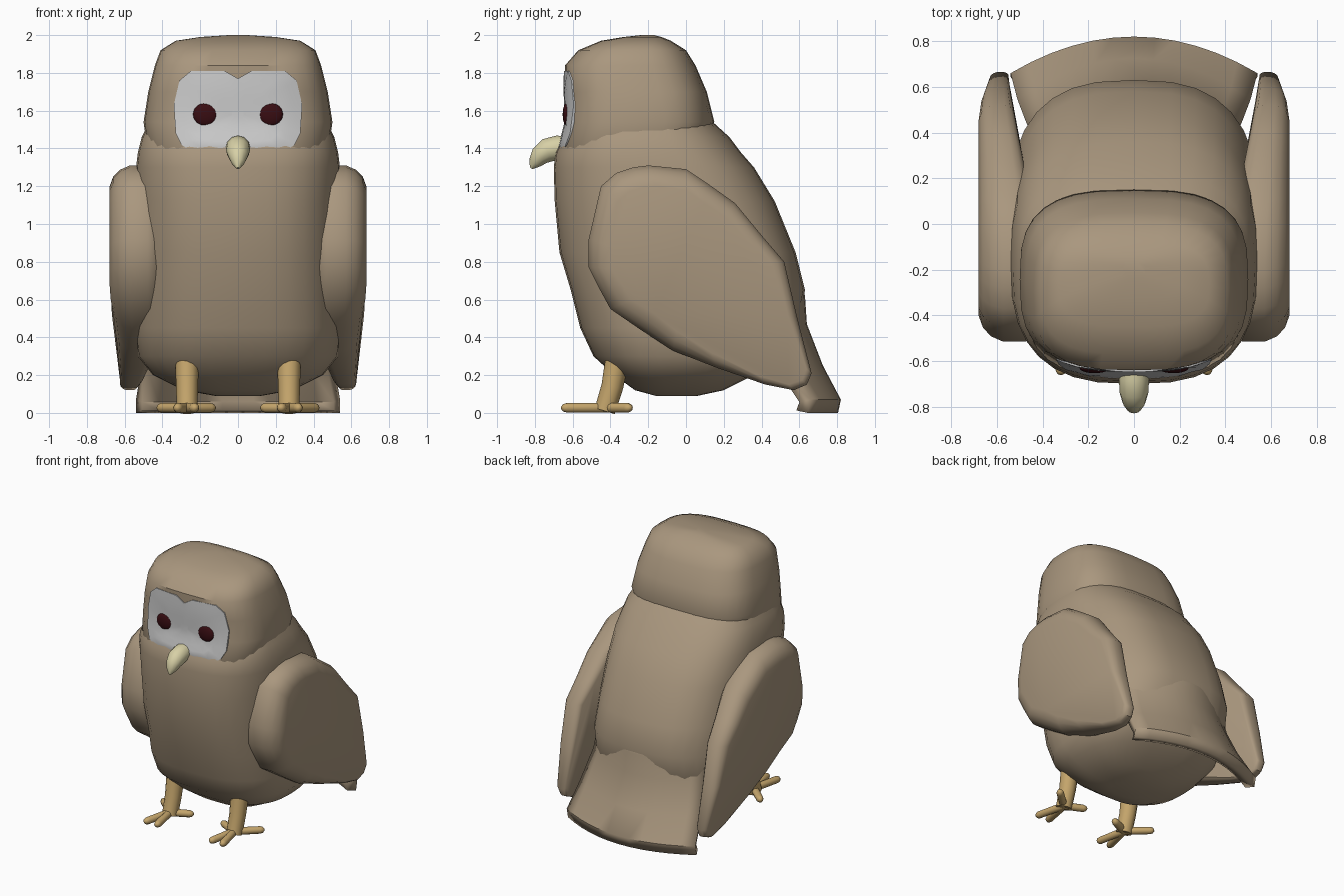
import bpy, bmesh, math
from mathutils import Vector
from mathutils.bvhtree import BVHTree

if "Cube" in bpy.data.objects:
    bpy.data.objects.remove(bpy.data.objects["Cube"])


def material(name, rgb):
    m = bpy.data.materials.new(name)
    m.diffuse_color = (*rgb, 1)
    m.use_nodes = True
    m.node_tree.nodes["Principled BSDF"].inputs["Base Color"].default_value = m.diffuse_color
    return m


BROWN = material("brown", (0.40, 0.31, 0.21))
HORN = material("pale horn", (0.68, 0.63, 0.38))
TAN = material("tan", (0.56, 0.38, 0.15))
DARK = material("dark red", (0.04, 0.004, 0.006))
PALE = material("pale grey", (0.62, 0.62, 0.62))


def finish(name, bm, mat, angle=40, recalc=True):
    if recalc:
        bmesh.ops.recalc_face_normals(bm, faces=bm.faces)
    me = bpy.data.meshes.new(name)
    bm.to_mesh(me)
    bm.free()
    me.materials.append(mat)
    ob = bpy.data.objects.new(name, me)
    bpy.context.collection.objects.link(ob)
    bpy.ops.object.select_all(action='DESELECT')
    ob.select_set(True)
    bpy.context.view_layer.objects.active = ob
    bpy.ops.object.shade_smooth_by_angle(angle=math.radians(angle))
    return ob


def loft(name, rings, mat, angle=40):
    """Closed skin through a list of equal-sized point loops."""
    bm = bmesh.new()
    loops = [[bm.verts.new(p) for p in r] for r in rings]
    n = len(loops[0])
    for a, b in zip(loops, loops[1:]):
        for i in range(n):
            j = (i + 1) % n
            bm.faces.new((a[i], a[j], b[j], b[i]))
    bm.faces.new(loops[0][::-1])
    bm.faces.new(loops[-1])
    return finish(name, bm, mat, angle)


def section(z, front, back, half, power=2.7, n=32):
    """Horizontal rounded-box section."""
    pts = []
    for i in range(n):
        a = 2 * math.pi * i / n
        c, s = math.cos(a), math.sin(a)
        x = math.copysign(abs(c) ** (2 / power), c) * half
        y = math.copysign(abs(s) ** (2 / power), s) * (back - front) / 2
        pts.append((x, (front + back) / 2 + y, z))
    return pts


def tube(name, path, radii, mat, n=12):
    """Round tube along a path, one radius per point."""
    path = [Vector(p) for p in path]
    rings = []
    for i, p in enumerate(path):
        d = path[min(i + 1, len(path) - 1)] - path[max(i - 1, 0)]
        u = d.cross(Vector((0, 0, 1))).normalized()
        v = u.cross(d).normalized()
        rings.append([p + radii[i] * (math.cos(t) * u + math.sin(t) * v)
                      for t in (2 * math.pi * k / n for k in range(n))])
    return loft(name, rings, mat, 50)


# Body: z, front y, back y, half width
body = [(.09, -.16, .06, .12), (.12, -.27, .2, .29), (.2, -.38, .36, .45),
        (.3, -.49, .5, .53), (.45, -.56, .59, .55), (.65, -.61, .63, .55),
        (.85, -.67, .58, .545), (1.12, -.695, .47, .54), (1.3, -.70, .36, .54),
        (1.38, -.69, .29, .53), (1.46, -.65, .23, .51), (1.56, -.58, .12, .46)]
loft("body", [section(*r) for r in body], BROWN)

# Head
head = [(1.3, -.62, 0, .42), (1.4, -.67, .1, .48), (1.54, -.635, .15, .5),
        (1.7, -.64, .11, .475), (1.84, -.64, .05, .44), (1.92, -.57, 0, .41),
        (1.97, -.45, -.08, .33), (1.99, -.33, -.13, .2), (2.0, -.24, -.17, .05)]
head_ob = loft("head", [section(*r, 3) for r in head], BROWN)
tree = BVHTree.FromObject(head_ob, bpy.context.evaluated_depsgraph_get())


def on_head(x, z):
    return tree.ray_cast(Vector((x, -2, z)), Vector((0, 1, 0)))[0].y


# Face mask laid on the front of the head
half = [(0, 1.77), (.07, 1.81), (.25, 1.81), (.31, 1.76), (.34, 1.63),
        (.33, 1.48), (.3, 1.42), (.24, 1.38), (.12, 1.37), (0, 1.37)]
outline = half + [(-x, z) for x, z in half[-2:0:-1]]
bm = bmesh.new()
loops = []
for k in (.1, .3, .5, .7, .85, 1):
    pts = [(x * k, 1.59 + (z - 1.59) * k) for x, z in outline]
    loops.append([bm.verts.new((x, on_head(x, z) - .008, z)) for x, z in pts])
n = len(outline)
for a, b in zip(loops, loops[1:]):
    for i in range(n):
        j = (i + 1) % n
        bm.faces.new((a[i], a[j], b[j], b[i]))
bm.faces.new(loops[0])
rim = [bm.verts.new(v.co + Vector((0, .03, 0))) for v in loops[-1]]
for i in range(n):
    j = (i + 1) % n
    bm.faces.new((loops[-1][i], loops[-1][j], rim[j], rim[i]))
finish("face_mask", bm, PALE)

# Beak
tube("beak", [(0, -.60, 1.405), (0, -.68, 1.403), (0, -.735, 1.39),
              (0, -.775, 1.36), (0, -.80, 1.325), (0, -.82, 1.295)],
     [.06, .065, .064, .052, .035, .008], HORN)

# Tail: curved fan; z, middle y, half width, sag of the sides
rows = [(.78, .585, .4, .2), (.62, .63, .45, .21), (.47, .64, .47, .2),
        (.25, .725, .51, .18), (.07, .82, .54, .16), (.0, .805, .54, .16)]
bm = bmesh.new()
grid = []
for z, y, w, sag in rows:
    grid.append([bm.verts.new((w * t / 6, y - sag * (t / 6) ** 2, z))
                 for t in range(-6, 7)])
for a, b in zip(grid, grid[1:]):
    for i in range(12):
        bm.faces.new((a[i], b[i], b[i + 1], a[i + 1]))
tail = finish("tail", bm, BROWN, recalc=False)
mod = tail.modifiers.new("thickness", 'SOLIDIFY')
mod.thickness = .07
mod.offset = -1 if tail.data.polygons[0].normal.y > 0 else 1

# Wings: side outline as y, z
wing = [(-.45, 1.2), (-.37, 1.27), (-.28, 1.3), (-.2, 1.31), (0, 1.29),
        (.12, 1.21), (.26, 1.11), (.4, .94), (.52, .8), (.59, .5), (.665, .21),
        (.64, .15), (.57, .12), (.42, .15), (.16, .24), (-.07, .33),
        (-.24, .44), (-.4, .55), (-.46, .66), (-.515, .77), (-.515, .92)]


def wing_ring(s, t, inset):
    pts = []
    for y, z in wing:
        d = (Vector((.02, .75)) - Vector((y, z))).normalized()
        inner = .41 + .14 * min(1, max(0, (y + .1) / .75))
        outer = .68 - .055 * min(1, max(0, (.6 - z) / .45))
        k = inset * (outer - inner) / .27
        pts.append((s * (inner + (outer - inner) * t), y + d.x * k, z + d.y * k))
    return pts


for s, side in ((1, "right"), (-1, "left")):
    loft("wing_" + side, [wing_ring(s, t, d) for t, d in
                          ((0, .05), (.1, .015), (.25, 0), (.6, 0), (.8, .025),
                           (.93, .065), (1, .12))], BROWN)

    # Eye
    bm = bmesh.new()
    bmesh.ops.create_uvsphere(bm, u_segments=20, v_segments=12, radius=.065)
    bmesh.ops.scale(bm, vec=(1, .35, .95), verts=bm.verts)
    bmesh.ops.translate(bm, vec=(s * .173, on_head(s * .173, 1.58), 1.58),
                        verts=bm.verts)
    finish("eye_" + side, bm, DARK, 60)

    # Leg and toes
    tube("leg_" + side, [(s * .27, -.35, .34), (s * .27, -.37, .25),
                         (s * .27, -.39, .14), (s * .27, -.43, .01)],
         [.062, .062, .058, .055], TAN)
    ankle = Vector((s * .27, -.43, .027))
    for i, (x, y) in enumerate([(.225, -.66), (.325, -.66), (.12, -.36), (.425, -.29)]):
        tip = Vector((s * x, y, .027))
        d = (tip - ankle).normalized()
        tube(f"toe_{side}_{i + 1}", [ankle, tip - d * .03, tip - d * .01, tip],
             [.027, .026, .02, .007], TAN, 10)
